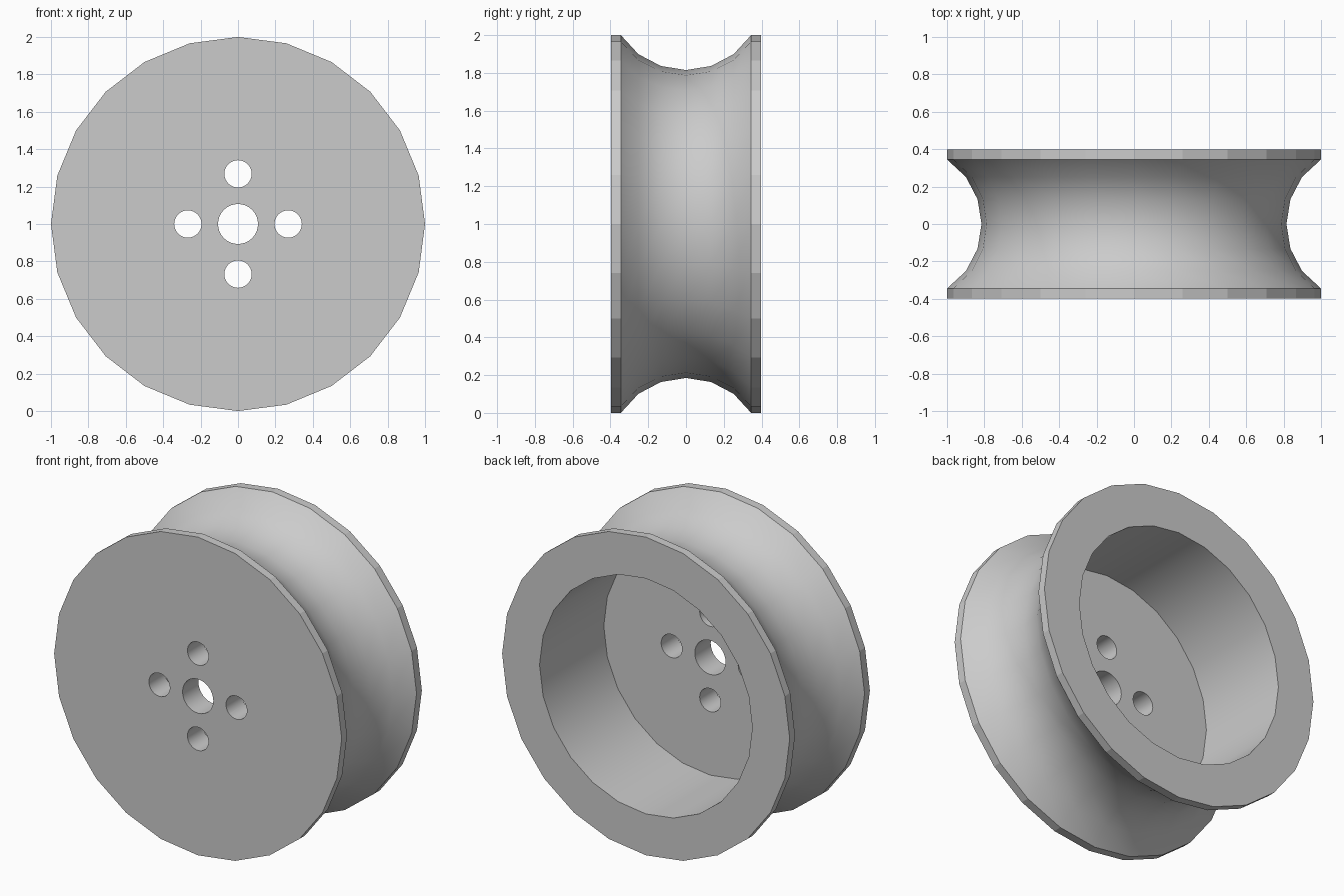
import bpy
import bmesh
from math import sin, cos, pi, asin, radians

SIDES = 24
HALF = 0.398        # half width of the wheel
FLANGE = 0.345      # inner edge of each flange
CENTRE = (0, 0, 1)

cube = bpy.data.objects.get("Cube")
if cube:
    bpy.data.objects.remove(cube, do_unlink=True)

grey = bpy.data.materials.new("light grey")
grey.use_nodes = True
colour = (0.6, 0.6, 0.6, 1)
grey.diffuse_color = colour
grey.node_tree.nodes["Principled BSDF"].inputs["Base Color"].default_value = colour


def lathe(name, profile, sides):
    """Closed solid from (radius, y) rings turned about the y axis."""
    bm = bmesh.new()
    rings = [[bm.verts.new((r * cos(2 * pi * i / sides), y, r * sin(2 * pi * i / sides)))
              for i in range(sides)] for r, y in profile]
    for a, b in zip(rings, rings[1:]):
        for i in range(sides):
            j = (i + 1) % sides
            bm.faces.new((a[i], a[j], b[j], b[i]))
    bm.faces.new(rings[0])
    bm.faces.new(rings[-1])
    bmesh.ops.recalc_face_normals(bm, faces=bm.faces)
    mesh = bpy.data.meshes.new(name)
    bm.to_mesh(mesh)
    bm.free()
    obj = bpy.data.objects.new(name, mesh)
    obj.location = CENTRE
    bpy.context.collection.objects.link(obj)
    mesh.materials.append(grey)
    return obj


# Wheel body: flanges, round groove and deep cavity open to the back
arc_radius, groove_bottom, steps = 0.42, 0.815, 6
reach = asin(FLANGE / arc_radius)
angles = [reach * (2 * k / steps - 1) for k in range(steps + 1)]
groove = [(groove_bottom + arc_radius * (1 - cos(a)), arc_radius * sin(a)) for a in angles]
groove[0], groove[-1] = (1, -FLANGE), (1, FLANGE)
wheel = lathe("wheel_body", [(1, -HALF)] + groove +
              [(1, HALF), (0.74, HALF), (0.74, -0.24)], SIDES)

# Axle hole and four bolt holes through the front plate
holes = [("axle_hole_cutter", 0.107, 0, 0)]
for k in range(4):
    a = k * pi / 2
    holes.append((f"bolt_hole_cutter_{k + 1}", 0.073, 0.268 * cos(a), 0.268 * sin(a)))

cutters = []
for name, radius, x, z in holes:
    cutter = lathe(name, [(radius, -0.6), (radius, 0)], 32)
    cutter.location = (x, 0, 1 + z)
    cutter.hide_render = True
    cutters.append(cutter)
    cut = wheel.modifiers.new(name, "BOOLEAN")
    cut.operation = "DIFFERENCE"
    cut.solver = "EXACT"
    cut.object = cutter

bpy.ops.object.select_all(action="DESELECT")
wheel.select_set(True)
bpy.context.view_layer.objects.active = wheel
for mod in list(wheel.modifiers):
    bpy.ops.object.modifier_apply(modifier=mod.name)
for cutter in cutters:
    bpy.data.objects.remove(cutter, do_unlink=True)

# Smooth groove, cavity and holes; faceted flange rims
bpy.ops.object.shade_smooth_by_angle(angle=radians(30))
for face in wheel.data.polygons:
    c = face.center
    if abs(c.y) > FLANGE and c.x ** 2 + c.z ** 2 > 0.9:
        face.use_smooth = False
